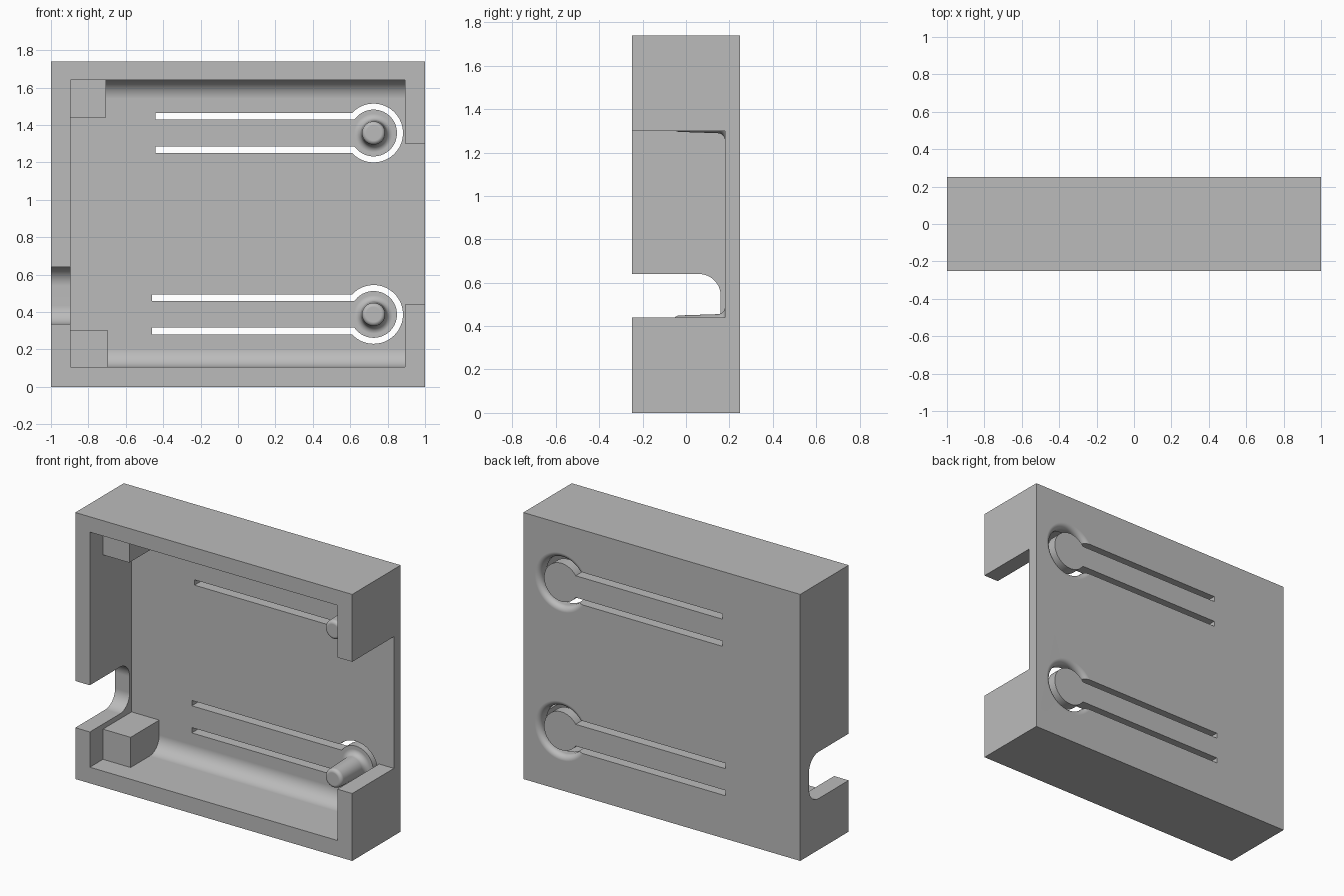
import bpy
import bmesh
from math import sin, cos, pi
from mathutils import Matrix, Vector

if "Cube" in bpy.data.objects:
    bpy.data.objects.remove(bpy.data.objects["Cube"])

FRONT, BACK, FLOOR, TOP = -0.25, 0.25, 0.18, 1.74
PIN_X = 0.725

grey = bpy.data.materials.new("plain grey")
grey.use_nodes = True
grey.diffuse_color = (0.5, 0.5, 0.5, 1)
grey.node_tree.nodes["Principled BSDF"].inputs["Base Color"].default_value = (0.5, 0.5, 0.5, 1)


def finish(name, bm):
    bmesh.ops.recalc_face_normals(bm, faces=bm.faces)
    mesh = bpy.data.meshes.new(name)
    bm.to_mesh(mesh)
    bm.free()
    mesh.materials.append(grey)
    obj = bpy.data.objects.new(name, mesh)
    bpy.context.collection.objects.link(obj)
    return obj


def box(name, x, y, z):
    bm = bmesh.new()
    size = [b - a for a, b in (x, y, z)]
    mid = [(a + b) / 2 for a, b in (x, y, z)]
    bmesh.ops.create_cube(bm, size=1, matrix=Matrix.Translation(mid) @ Matrix.Diagonal((*size, 1)))
    return finish(name, bm)


def arc(cy, cz, r, start, end, steps=14):
    angles = [start + (end - start) * i / steps for i in range(steps + 1)]
    return [(cy + r * cos(a), cz + r * sin(a)) for a in angles]


def rounded_trough(name, x, back, z, r):
    """Pocket open to the front, rounded where its sides meet the back."""
    profile = [(FRONT - 0.1, z[0])] + arc(back - r, z[0] + r, r, -pi / 2, 0)
    profile += arc(back - r, z[1] - r, r, 0, pi / 2) + [(FRONT - 0.1, z[1])]
    bm = bmesh.new()
    face = bm.faces.new([bm.verts.new((x[0], py, pz)) for py, pz in profile])
    side = bmesh.ops.extrude_face_region(bm, geom=[face])["geom"]
    bmesh.ops.translate(bm, vec=(x[1] - x[0], 0, 0),
                        verts=[v for v in side if isinstance(v, bmesh.types.BMVert)])
    return finish(name, bm)


def lathe(name, profile, z, steps=64):
    """Turn (radius, y) points around the y axis of a pin."""
    bm = bmesh.new()
    rings = []
    for r, y in profile:
        rings.append([bm.verts.new((PIN_X + r * cos(2 * pi * i / steps), y,
                                    z + r * sin(2 * pi * i / steps))) for i in range(steps)])
    for a, b in zip(rings, rings[1:]):
        for i in range(steps):
            j = (i + 1) % steps
            bm.faces.new((a[i], a[j], b[j], b[i]))
    bm.faces.new(rings[0])
    bm.faces.new(rings[-1])
    return finish(name, bm)


def combine(target, tool, operation):
    mod = target.modifiers.new("join", "BOOLEAN")
    mod.object, mod.operation, mod.solver = tool, operation, "EXACT"
    bpy.context.view_layer.objects.active = target
    bpy.ops.object.modifier_apply(modifier=mod.name)
    bpy.data.objects.remove(tool)


# Shell with its main pocket and the two side openings
case = box("case", (-1, 1), (FRONT, BACK), (0, TOP))
combine(case, rounded_trough("pocket", (-0.895, 0.893), FLOOR, (0.105, 1.64), 0.1), "DIFFERENCE")
combine(case, box("wide_opening", (0.85, 1.1), (FRONT - 0.1, FLOOR), (0.44, 1.3)), "DIFFERENCE")
combine(case, rounded_trough("cable_notch", (-1.1, -0.85), 0.16, (0.335, 0.64), 0.1), "DIFFERENCE")

# Corner blocks
combine(case, box("upper_block", (-0.95, -0.705), (-0.115, 0.21), (1.44, 1.69)), "UNION")
combine(case, box("lower_block", (-0.95, -0.695), (-0.115, 0.21), (0.05, 0.302)), "UNION")

# Spring tongues: ring gap with a flared back edge, two slots and a pin
for z, slot_start in ((1.357, -0.44), (0.387, -0.46)):
    flare = [(0.157 + 0.035 * (1 - cos(a)), BACK - 0.035 + 0.035 * sin(a))
             for a in [pi / 2 * i / 8 for i in range(9)]]
    gap = lathe("ring_gap", [(0.157, 0.1)] + flare + [(0.192, 0.3)], z)
    combine(gap, lathe("disc_keep", [(0.125, 0), (0.125, 0.4)], z), "DIFFERENCE")
    combine(gap, box("arm_keep", (0.4, PIN_X), (0, 0.4), (z - 0.071, z + 0.071)), "DIFFERENCE")
    combine(case, gap, "DIFFERENCE")
    for side in (-1, 1):
        edges = sorted((z + side * 0.071, z + side * 0.106))
        combine(case, box("slot", (slot_start, 0.617), (0.1, 0.3), edges), "DIFFERENCE")

    tip = [(0.04 + 0.022 * sin(a), -0.033 - 0.022 * cos(a)) for a in [pi / 2 * i / 6 for i in range(7)]]
    root = [(0.103 - 0.035 * cos(a), 0.145 + 0.035 * sin(a)) for a in [pi / 2 * i / 8 for i in range(9)]]
    combine(case, lathe("pin", tip + root + [(0.103, 0.2)], z), "UNION")

# Smooth the rounded parts and keep the corners crisp
bpy.ops.object.select_all(action="DESELECT")
case.select_set(True)
bpy.context.view_layer.objects.active = case
bpy.ops.object.shade_smooth_by_angle(angle=pi / 6)
normals = case.modifiers.new("flat_faces", "WEIGHTED_NORMAL")
normals.keep_sharp = True
